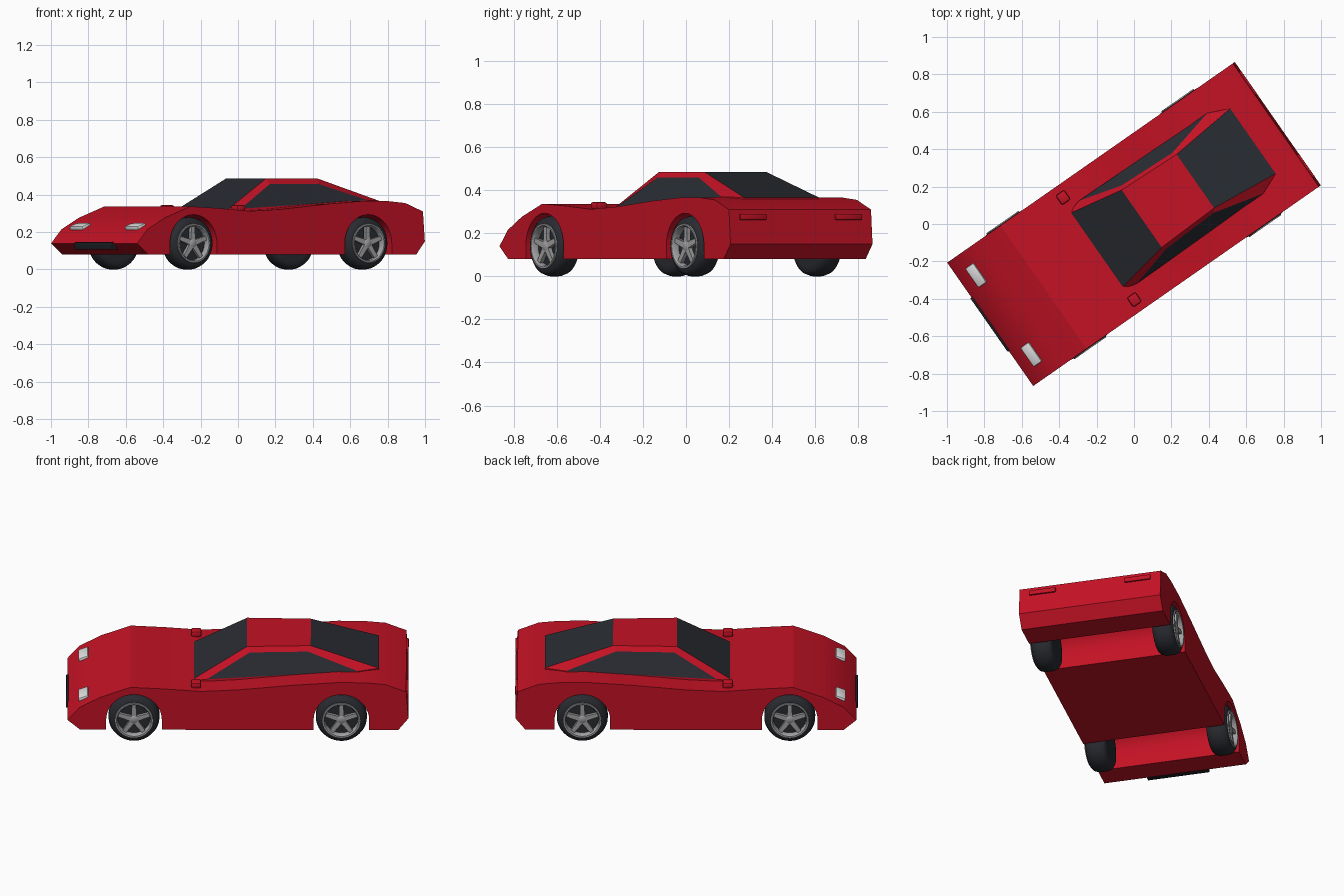
import bpy, bmesh
from math import sin, cos, pi, radians
from mathutils import Matrix, Vector

cube = bpy.data.objects.get("Cube")
if cube:
    bpy.data.objects.remove(cube, do_unlink=True)

TURN = radians(34.9)      # the whole car stands turned in plan
HALF = 0.402              # half width of the body
AXLES = {"front": -0.571, "rear": 0.569}


def material(name, rgb, rough=0.5):
    m = bpy.data.materials.new(name)
    m.use_nodes = True
    m.diffuse_color = (*rgb, 1)
    node = m.node_tree.nodes["Principled BSDF"]
    node.inputs["Base Color"].default_value = (*rgb, 1)
    node.inputs["Roughness"].default_value = rough
    return m


RED = material("red_paint", (0.55, 0.006, 0.018))
GLASS = material("dark_glass", (0.022, 0.025, 0.032))
RUBBER = material("tyre_rubber", (0.022, 0.024, 0.03))
SILVER = material("rim_silver", (0.36, 0.36, 0.37))
LAMP = material("lamp_white", (0.75, 0.75, 0.75))
BLACK = material("grille_black", (0.012, 0.013, 0.016))


def finish(bm, name, mats, smooth=None):
    """Turn a bmesh in car axes (x = tail, y = side) into a turned object."""
    bmesh.ops.recalc_face_normals(bm, faces=bm.faces)
    mesh = bpy.data.meshes.new(name)
    bm.to_mesh(mesh)
    bm.free()
    for m in mats:
        mesh.materials.append(m)
    ob = bpy.data.objects.new(name, mesh)
    bpy.context.collection.objects.link(ob)
    ob.rotation_euler.z = TURN
    if smooth:
        bpy.ops.object.select_all(action="DESELECT")
        ob.select_set(True)
        bpy.context.view_layer.objects.active = ob
        bpy.ops.object.shade_smooth_by_angle(angle=radians(smooth))
    return ob


def box(name, centre, size, mat, bevel=0.0, tilt=0.0):
    bm = bmesh.new()
    bmesh.ops.create_cube(bm, size=1, matrix=Matrix.Diagonal((*size, 1)))
    if bevel:
        bmesh.ops.bevel(bm, geom=bm.edges[:], offset=bevel, segments=2,
                        affect="EDGES", profile=0.5)
    bm.transform(Matrix.Translation(centre) @ Matrix.Rotation(tilt, 4, "Y"))
    return finish(bm, name, [mat], 40 if bevel else None)


# Body: side profile with both wheel arches, extruded across the car
def arch(cx, r=0.153, steps=20):
    pts = [(cx + r * cos(pi * i / steps), 0.14 + r * sin(pi * i / steps))
           for i in range(steps + 1)]
    return [(cx + r, 0.08)] + pts + [(cx - r, 0.08)]


profile = [(-0.867, 0.08), (-0.9375, 0.14), (-0.87, 0.215), (-0.755, 0.277),
           (-0.59, 0.337), (-0.4, 0.327), (-0.2, 0.312), (0.0, 0.322),
           (0.3, 0.35), (0.55, 0.367), (0.7, 0.365), (0.81, 0.355),
           (0.925, 0.31), (0.9375, 0.15), (0.882, 0.08)]
profile += arch(AXLES["rear"]) + arch(AXLES["front"])
bm = bmesh.new()
side = bm.faces.new([bm.verts.new((x, -HALF, z)) for x, z in profile])
ext = bmesh.ops.extrude_face_region(bm, geom=[side], use_keep_orig=True)
bmesh.ops.translate(bm, vec=(0, 2 * HALF, 0),
                    verts=[g for g in ext["geom"] if isinstance(g, bmesh.types.BMVert)])
finish(bm, "body", [RED], 22)

# Cabin: bulged lower outline, narrower roof, glass set by face
HALF_CABIN = {
    "skirt_front": (-0.262, 0.25, 0.28), "skirt_a": (-0.17, 0.272, 0.28),
    "skirt_c": (0.66, 0.268, 0.33), "skirt_rear": (0.775, 0.214, 0.33),
    "front": (-0.262, 0.245, 0.303), "a": (-0.17, 0.27, 0.325),
    "c": (0.66, 0.262, 0.37), "rear": (0.775, 0.212, 0.366),
    "win_a": (0.065, 0.207, 0.458), "win_c": (0.385, 0.195, 0.458),
    "roof_a": (0.05, 0.187, 0.485), "roof_c": (0.4, 0.175, 0.485)}
bm = bmesh.new()
L = {k: bm.verts.new(p) for k, p in HALF_CABIN.items()}
R = {k: bm.verts.new((x, -y, z)) for k, (x, y, z) in HALF_CABIN.items()}
for S in (L, R):
    for names, mat in (("skirt_front skirt_a a front", 0), ("skirt_a skirt_c c a", 0),
                       ("skirt_c skirt_rear rear c", 0), ("a c win_c win_a", 1),
                       ("front a win_a roof_a", 0), ("c rear roof_c win_c", 0),
                       ("win_a win_c roof_c roof_a", 0)):
        bm.faces.new([S[n] for n in names.split()]).material_index = mat
for lo, hi, mat in (("skirt_front", "front", 0), ("front", "roof_a", 1),
                    ("roof_a", "roof_c", 0), ("roof_c", "rear", 1),
                    ("rear", "skirt_rear", 0)):
    bm.faces.new([L[lo], L[hi], R[hi], R[lo]]).material_index = mat
finish(bm, "cabin", [RED, GLASS])


# Wheels
def lathe(name, section, mat, centre, out, segs=40):
    """Spin (radius, depth) points about the axle; out is the outward side."""
    bm = bmesh.new()
    vs = [bm.verts.new((r, out * d, 0)) for r, d in section]
    es = [bm.edges.new(p) for p in zip(vs, vs[1:])]
    bmesh.ops.spin(bm, geom=vs + es, cent=(0, 0, 0), axis=(0, 1, 0),
                   angle=2 * pi, steps=segs, use_duplicate=False)
    bmesh.ops.remove_doubles(bm, verts=bm.verts, dist=0.0002)
    bm.transform(Matrix.Translation(centre))
    return finish(bm, name, [mat], 40)


TYRE = [(0, -0.06), (0.095, -0.06), (0.118, -0.058), (0.132, -0.046), (0.14, -0.022),
        (0.14, 0.022), (0.132, 0.046), (0.118, 0.058), (0.1, 0.06), (0.094, 0.03), (0, 0.03)]
RIM = [(0.09, 0.03), (0.09, 0.058), (0.096, 0.066), (0.104, 0.066), (0.106, 0.056)]
HUB = [(0.026, 0.03), (0.026, 0.052), (0.018, 0.058), (0, 0.058)]

for end, cx in AXLES.items():
    for label, out in (("left", 1), ("right", -1)):
        c = Vector((cx, out * 0.345, 0.14))
        tag = f"{end}_{label}"
        lathe(f"{tag}_tyre", TYRE, RUBBER, c, out)
        lathe(f"{tag}_rim", RIM, SILVER, c, out)
        lathe(f"{tag}_hub", HUB, SILVER, c, out, 20)
        bm = bmesh.new()
        for i in range(5):
            spoke = bmesh.ops.create_cube(bm, size=1)["verts"]
            for v in spoke:
                wide = 0.022 if v.co.z > 0 else 0.03
                v.co = Vector((v.co.x * wide, out * (0.045 + v.co.y * 0.02),
                               0.055 + v.co.z * 0.08))
            bmesh.ops.rotate(bm, verts=spoke, cent=(0, 0, 0),
                             matrix=Matrix.Rotation(2 * pi * i / 5, 3, "Y"))
        bm.transform(Matrix.Translation(c))
        finish(bm, f"{tag}_spokes", [SILVER])

# Lamps, mirrors and grille
for label, s in (("left", 1), ("right", -1)):
    box(f"{label}_headlight", (-0.848, s * 0.258, 0.228), (0.058, 0.125, 0.026),
        LAMP, 0.008, radians(-20))
    box(f"{label}_mirror", (-0.23, s * 0.333, 0.328), (0.056, 0.062, 0.034), RED, 0.01)
    box(f"{label}_tail_light", (0.93, s * 0.27, 0.276), (0.016, 0.15, 0.028), RED, 0.004)
box("grille", (-0.925, 0, 0.126), (0.04, 0.35, 0.04), BLACK, 0.004)
